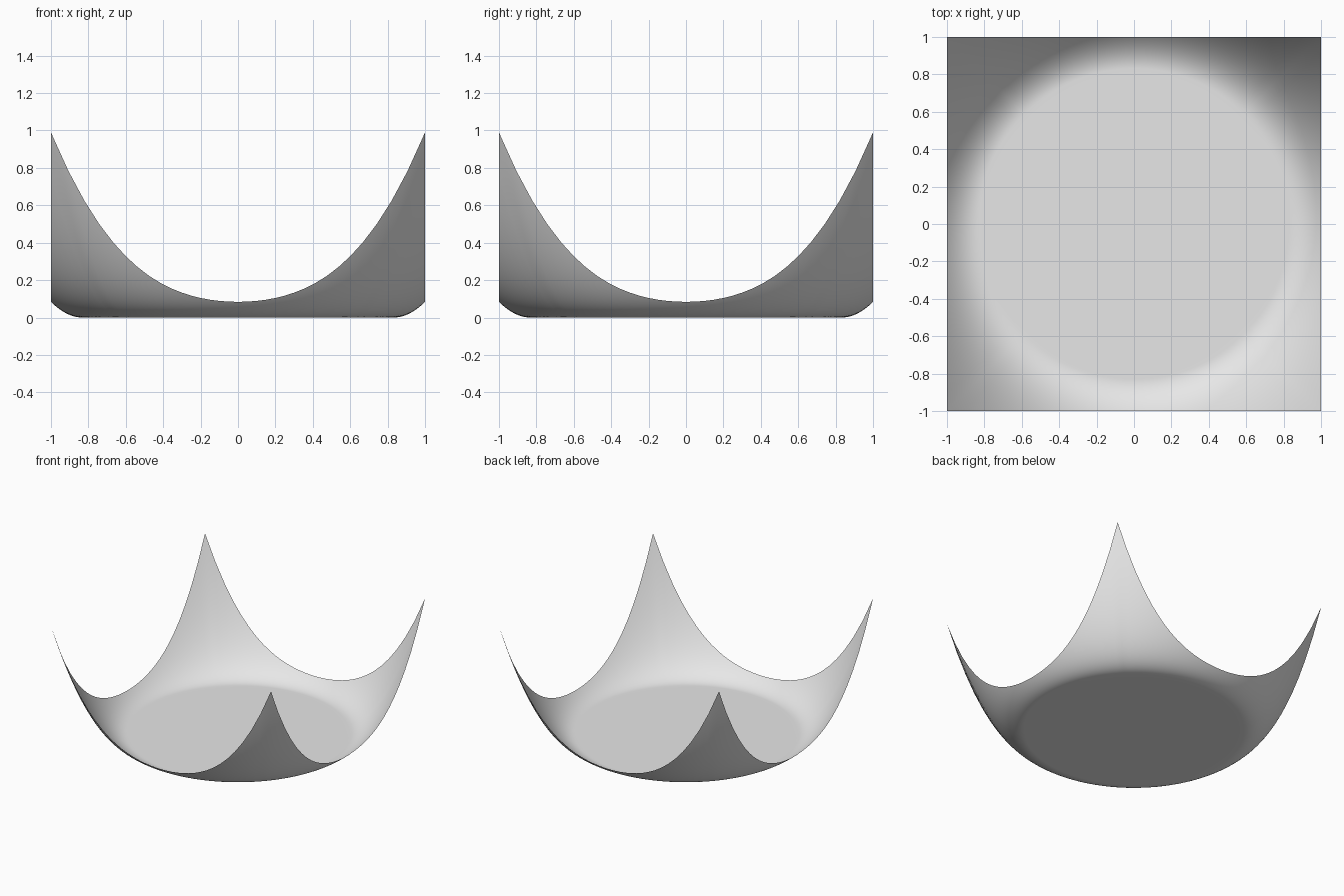
import bpy
import bmesh
from math import cos, sin, pi

cube = bpy.data.objects.get("Cube")
if cube:
    bpy.data.objects.remove(cube, do_unlink=True)

SEGMENTS = 128       # multiple of 8, so that corners fall on vertices
STEPS = 28           # rings between floor and square rim
FLOOR_RADIUS = 0.83
STEEPNESS = 2.9


def height(r):
    """Flat floor that curves up outside its radius."""
    return STEEPNESS * max(0.0, r - FLOOR_RADIUS) ** 2


def ring(bm, radius_at):
    """Closed loop of vertices whose radius depends on the direction."""
    verts = []
    for i in range(SEGMENTS):
        a = 2 * pi * i / SEGMENTS
        r = radius_at(a)
        verts.append(bm.verts.new((r * cos(a), r * sin(a), height(r))))
    return verts


def square_radius(a):
    return 1 / max(abs(cos(a)), abs(sin(a)))


# Matte grey
grey = bpy.data.materials.new("light_grey")
grey.use_nodes = True
colour = (0.8, 0.8, 0.8, 1)
grey.diffuse_color = colour
grey.node_tree.nodes["Principled BSDF"].inputs["Base Color"].default_value = colour

# Thin sheet: round floor, rising to a square rim with four peaks
bm = bmesh.new()
rings = [ring(bm, lambda a: FLOOR_RADIUS * 0.96)]
for s in range(STEPS + 1):
    t = s / STEPS
    rings.append(ring(bm, lambda a: FLOOR_RADIUS + t * (square_radius(a) - FLOOR_RADIUS)))
bm.faces.new(rings[0])
for inner, outer in zip(rings, rings[1:]):
    for i in range(SEGMENTS):
        j = (i + 1) % SEGMENTS
        bm.faces.new((inner[i], outer[i], outer[j], inner[j]))
for face in bm.faces:
    face.smooth = True

mesh = bpy.data.meshes.new("curved_square_dish")
bm.to_mesh(mesh)
bm.free()
mesh.materials.append(grey)
dish = bpy.data.objects.new("curved_square_dish", mesh)
bpy.context.collection.objects.link(dish)
